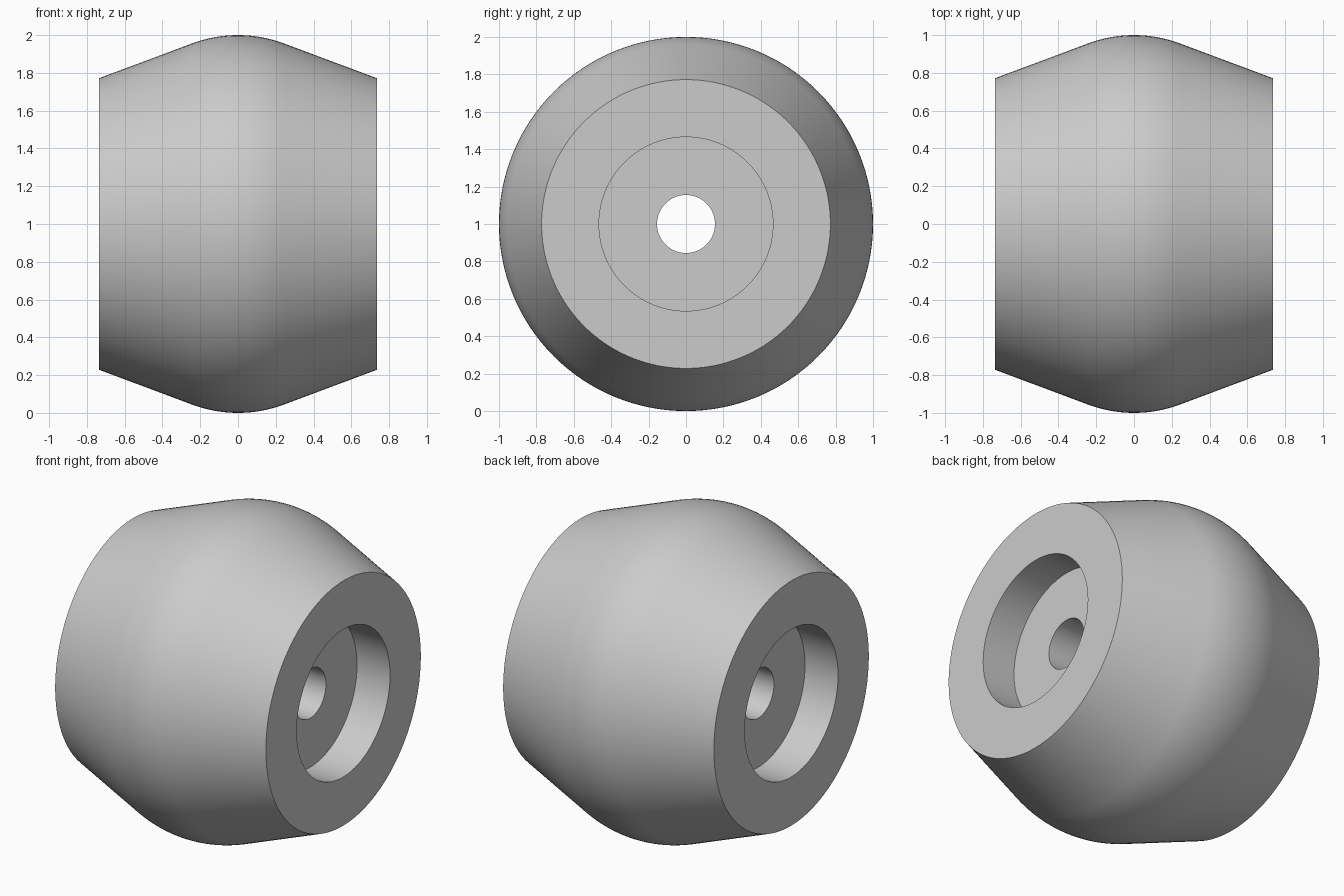
import bpy
import bmesh
from math import sin, cos, tan, radians, pi
from mathutils import Matrix, Vector

if "Cube" in bpy.data.objects:
    bpy.data.objects.remove(bpy.data.objects["Cube"], do_unlink=True)

# Plain grey material
grey = bpy.data.materials.new("grey")
grey.use_nodes = True
colour = (0.6, 0.6, 0.6, 1)
grey.diffuse_color = colour
grey.node_tree.nodes["Principled BSDF"].inputs["Base Color"].default_value = colour

HALF_WIDTH, END_RADIUS = 0.735, 0.772
BORE, RECESS, RECESS_DEPTH = 0.155, 0.465, 0.23
SLOPE = radians(20.5)
STEPS, SIDES = 12, 128

# Crown arc that meets the straight conical flanks tangentially
crown = (END_RADIUS - 1 + HALF_WIDTH * tan(SLOPE)) / (sin(SLOPE) * tan(SLOPE) - 1 + cos(SLOPE))
arc = [(crown * sin(a), 1 - crown * (1 - cos(a)))
       for a in (SLOPE * i / STEPS for i in range(-STEPS, STEPS + 1))]

# Closed half section (x, radius): bore, recessed end, crowned tread, recessed end
floor = HALF_WIDTH - RECESS_DEPTH
end = [(floor, BORE), (floor, RECESS), (HALF_WIDTH, RECESS), (HALF_WIDTH, END_RADIUS)]
section = [(-x, r) for x, r in end] + arc + end[::-1]

# Revolve the section about the x axis
bm = bmesh.new()
rings = []
for i in range(SIDES):
    turn = Matrix.Rotation(2 * pi * i / SIDES, 3, "X")
    rings.append([bm.verts.new(turn @ Vector((x, 0, r))) for x, r in section])
n = len(section)
for i in range(SIDES):
    a, b = rings[i], rings[(i + 1) % SIDES]
    for j in range(n):
        k = (j + 1) % n
        bm.faces.new((a[j], a[k], b[k], b[j]))
bmesh.ops.recalc_face_normals(bm, faces=bm.faces)

mesh = bpy.data.meshes.new("roller")
bm.to_mesh(mesh)
bm.free()
mesh.materials.append(grey)
roller = bpy.data.objects.new("roller", mesh)
roller.location.z = 1
bpy.context.collection.objects.link(roller)

# Smooth tread and bores, sharp rims
bpy.ops.object.select_all(action="DESELECT")
roller.select_set(True)
bpy.context.view_layer.objects.active = roller
bpy.ops.object.shade_smooth_by_angle(angle=radians(30))
